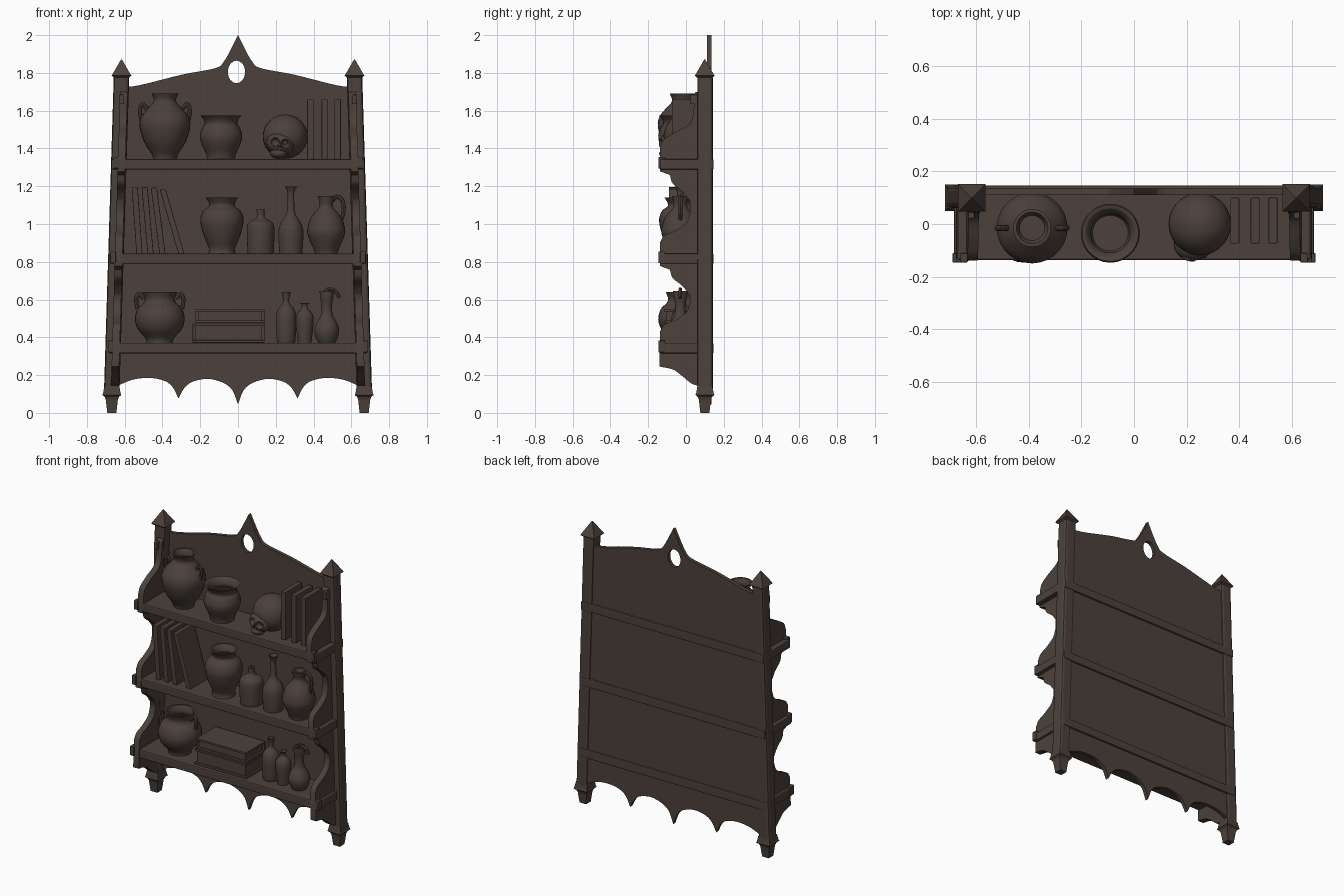
import bpy, bmesh, math
from mathutils import Vector, Matrix

if "Cube" in bpy.data.objects:
    bpy.data.objects.remove(bpy.data.objects["Cube"])

wood = bpy.data.materials.new("dark brown")
wood.diffuse_color = (0.072, 0.053, 0.044, 1)
wood.use_nodes = True
wood.node_tree.nodes["Principled BSDF"].inputs["Base Color"].default_value = wood.diffuse_color
SHELVES = (0.371, 0.843, 1.344)


def lean(z):
    """x of the slightly splayed posts at height z"""
    return 0.672 - 0.031 * z


def smooth(pts, n=4):
    """Catmull-Rom curve through 2D or 3D points"""
    p = [Vector(q) for q in pts]
    p = [p[0] * 2 - p[1]] + p + [p[-1] * 2 - p[-2]]
    out = []
    for i in range(1, len(p) - 2):
        a, b, c, d = p[i - 1:i + 3]
        for k in range(n):
            t = k / n
            out.append(0.5 * (2 * b + (c - a) * t + (2 * a - 5 * b + 4 * c - d) * t * t
                              + (3 * b - a - 3 * c + d) * t ** 3))
    return out + [p[-2]]


def finish(name, bm, angle=None, bevel=0):
    bmesh.ops.recalc_face_normals(bm, faces=bm.faces)
    me = bpy.data.meshes.new(name)
    bm.to_mesh(me)
    bm.free()
    ob = bpy.data.objects.new(name, me)
    bpy.context.collection.objects.link(ob)
    me.materials.append(wood)
    if bevel:
        m = ob.modifiers.new("bevel", 'BEVEL')
        m.width, m.segments, m.limit_method = bevel, 2, 'ANGLE'
    if angle:
        bpy.ops.object.select_all(action='DESELECT')
        ob.select_set(True)
        bpy.context.view_layer.objects.active = ob
        bpy.ops.object.shade_smooth_by_angle(angle=math.radians(angle))
    return ob


def from_curve(name, loops, mapping, extrude=0, bevel=0, cyclic=True):
    """Filled plate (2D loops) or tube (3D path), with its vertices mapped into place"""
    cu = bpy.data.curves.new(name, 'CURVE')
    cu.dimensions = '3D' if bevel else '2D'
    cu.extrude, cu.bevel_depth, cu.bevel_resolution = extrude, bevel, 2
    cu.use_fill_caps = bool(bevel)
    if not bevel:
        cu.fill_mode = 'BOTH'
    for pts in loops:
        sp = cu.splines.new('POLY')
        sp.points.add(len(pts) - 1)
        for q, p in zip(sp.points, pts):
            q.co = (p[0], p[1], p[2] if bevel else 0, 1)
        sp.use_cyclic_u = cyclic
    tmp = bpy.data.objects.new("tmp", cu)
    bpy.context.collection.objects.link(tmp)
    me = bpy.data.meshes.new_from_object(tmp.evaluated_get(bpy.context.evaluated_depsgraph_get()))
    bm = bmesh.new()
    bm.from_mesh(me)
    bmesh.ops.remove_doubles(bm, verts=bm.verts, dist=1e-5)
    for v in bm.verts:
        v.co = mapping(v.co)
    bpy.data.objects.remove(tmp)
    return finish(name, bm, 40)


def box(name, lo, hi, bevel=0, tilt=0):
    bm = bmesh.new()
    bmesh.ops.create_cube(bm, size=1)
    lo, hi = Vector(lo), Vector(hi)
    for v in bm.verts:
        v.co = (lo + hi) / 2 + Vector(a * b for a, b in zip(v.co, hi - lo))
        v.co.x += tilt * (v.co.z - lo.z)
    return finish(name, bm, bevel=bevel)


def stack(name, rings, bevel=0):
    """Square rings (x, y, z, half width) joined into a tapered bar"""
    bm = bmesh.new()
    rows = [[bm.verts.new((x + sx * h, y + sy * h, z)) for sx, sy in ((-1, -1), (1, -1), (1, 1), (-1, 1))]
            for x, y, z, h in rings]
    for a, b in zip(rows, rows[1:]):
        for i in range(4):
            bm.faces.new((a[i], a[(i + 1) % 4], b[(i + 1) % 4], b[i]))
    bm.faces.new(rows[0])
    bm.faces.new(rows[-1])
    return finish(name, bm, bevel=bevel)


def lathe(name, x, y, z, profile, wall=0.012, seg=28):
    """Hollow turned vessel from (radius, height) points"""
    outer = smooth(profile, 3)
    inner = [Vector((max(p.x - wall, 0.004), p.y)) for p in reversed(outer) if p.y > 0.02]
    bm = bmesh.new()
    rows = [[bm.verts.new((x + p.x * math.cos(k * math.tau / seg), y + p.x * math.sin(k * math.tau / seg), z + p.y))
             for k in range(seg)] for p in outer + inner]
    for a, b in zip(rows, rows[1:]):
        for i in range(seg):
            bm.faces.new((a[i], a[(i + 1) % seg], b[(i + 1) % seg], b[i]))
    bm.faces.new(rows[0])
    bm.faces.new(rows[-1])
    return finish(name, bm, 50)


def handle(name, pts, r=0.011):
    return from_curve(name, [smooth(pts)], lambda c: c, bevel=r, cyclic=False)


def ball(name, loc, size, rot=0):
    bm = bmesh.new()
    bmesh.ops.create_uvsphere(bm, u_segments=28, v_segments=16, radius=1)
    bm.transform(Matrix.Translation(loc) @ Matrix.Rotation(rot, 4, 'Y') @ Matrix.Diagonal((*size, 1)))
    return finish(name, bm, 50)


# Back panel: crest on top, pointed scallops below, round hole
half_top = smooth([(0.62, 1.725), (0.52, 1.735), (0.3, 1.79), (0.12, 1.825), (0.075, 1.86), (0.035, 1.93), (0, 2.0)])
half_low = (smooth([(0, 0.045), (0.03, 0.12), (0.08, 0.16), (0.16, 0.18), (0.24, 0.165), (0.285, 0.13), (0.315, 0.075)])
            + smooth([(0.315, 0.075), (0.345, 0.135), (0.39, 0.17), (0.47, 0.185), (0.56, 0.175), (0.645, 0.14)])[1:])
right_half = half_low + half_top
outline = right_half + [Vector((-p.x, p.y)) for p in reversed(right_half[1:-1])]
hole = [(-0.008 + 0.046 * math.cos(k * math.tau / 16), 1.805 + 0.06 * math.sin(k * math.tau / 16)) for k in range(16)]
from_curve("back_panel", [outline, hole], lambda c: Vector((c.x, 0.122 - c.z, c.y)), extrude=0.012)

# Scalloped side panel outline in (y, z)
side = smooth([(0.08, 0.14), (0.03, 0.155), (-0.02, 0.195), (-0.07, 0.23), (-0.14, 0.245)])
for i, s in enumerate(SHELVES):
    if i:
        side += smooth([(0.02, s - 0.22), (-0.02, s - 0.17), (-0.07, s - 0.13), (-0.085, s - 0.085)])
        side += [Vector((-0.138, s - 0.065))]
    if i < 2:
        side += smooth([(-0.138, s + 0.06), (-0.115, s + 0.095), (-0.06, s + 0.12), (0.0, s + 0.16), (0.02, s + 0.21)])
side += smooth([(-0.138, 1.40), (-0.12, 1.445), (-0.06, 1.485), (0.02, 1.53), (0.04, 1.60), (0.045, 1.69), (0.08, 1.70)])

for s, label in ((-1, "left"), (1, "right")):
    # Side panel, post, cap and turned foot
    from_curve(label + "_side_panel", [side], lambda c: Vector((s * (lean(c.y) - 0.015 + c.z), c.x, c.y)), extrude=0.02)
    stack(label + "_post", [(s * lean(z), 0.101, z, 0.041) for z in (0.1, 1.79)], bevel=0.016)
    stack(label + "_post_cap", [(s * lean(1.78), 0.099, z, h) for z, h in ((1.775, 0.04), (1.785, 0.052), (1.872, 0.002))])
    stack(label + "_foot", [(s * 0.668, 0.1, z, h) for z, h in
                            ((0, 0.024), (0.07, 0.032), (0.085, 0.038), (0.095, 0.05), (0.105, 0.046), (0.14, 0.04))])
    box(label + "_upper_peg", (s * 0.618 - 0.012, 0.02, 1.635), (s * 0.618 + 0.012, 0.07, 1.685), 0.004)
    for z in SHELVES:
        # Wedge that locks each shelf end
        box(label + "_shelf_wedge", (s * (lean(z) + 0.015) - 0.014, -0.146, z - 0.05),
            (s * (lean(z) + 0.015) + 0.014, -0.11, z + 0.012), 0.004)

# Shelves run through the sides and show as rails at the back
for z in SHELVES:
    w = 0.688 - 0.013 * z
    box("shelf", (-w, -0.136, z - 0.056), (w, 0.146, z), 0.007)

# Top shelf: two jars
A, B, C = SHELVES[2], SHELVES[1], SHELVES[0]
lathe("tall_two_handled_jar", -0.387, -0.015, A, [(0.062, 0), (0.07, 0.025), (0.11, 0.09), (0.134, 0.17), (0.125, 0.225),
      (0.085, 0.275), (0.062, 0.30), (0.06, 0.32), (0.072, 0.348)])
lathe("squat_bowl_jar", -0.09, -0.035, A, [(0.074, 0), (0.08, 0.03), (0.105, 0.085), (0.112, 0.125), (0.1, 0.165),
      (0.086, 0.185), (0.092, 0.21), (0.108, 0.23)])
for s in (-1, 1):
    handle("tall_jar_handle", [(-0.387 + s * d, -0.015, z) for d, z in
                               ((0.095, 1.61), (0.118, 1.635), (0.132, 1.60), (0.125, 1.55))])
    handle("lower_jar_handle", [(-0.414 + s * d, -0.02, z) for d, z in
                                ((0.085, 0.605), (0.11, 0.63), (0.125, 0.60), (0.118, 0.55))])

# Skull: cranium plus a face with eye and nose sockets cut in
ball("skull_cranium", (0.25, 0.0, 1.463), (0.119, 0.119, 0.117))
face = ball("skull_face", (0.225, -0.075, 1.425), (0.075, 0.068, 0.06), 0.2)
for loc, r in (((0.195, -0.14, 1.435), 0.024), ((0.25, -0.14, 1.425), 0.024), ((0.22, -0.145, 1.40), 0.012)):
    cutter = ball("socket_cutter", loc, (r, r * 1.4, r))
    cutter.hide_render = True
    m = face.modifiers.new("cut", 'BOOLEAN')
    m.operation, m.object, m.solver = 'DIFFERENCE', cutter, 'EXACT'
    bpy.context.view_layer.objects.active = face
    bpy.ops.object.modifier_apply(modifier=m.name)
    bpy.data.objects.remove(cutter)
ball("skull_jaw", (0.215, -0.09, 1.373), (0.045, 0.052, 0.028))

# Upright and leaning books
for x in (0.383, 0.46, 0.528):
    box("upright_book", (x - 0.017, -0.075, A), (x + 0.017, 0.1, 1.66), 0.004)
for x, tilt in ((-0.522, -0.07), (-0.463, -0.09), (-0.40, -0.13), (-0.30, -0.29)):
    box("leaning_book", (x - 0.016, -0.09, B), (x + 0.016, 0.09, 1.2 + tilt * 0.06), 0.004, tilt)

# Middle shelf vessels
lathe("round_jar", -0.085, -0.028, B, [(0.072, 0), (0.07, 0.03), (0.098, 0.1), (0.115, 0.175), (0.1, 0.225), (0.07, 0.25),
      (0.07, 0.27), (0.086, 0.298)])
lathe("short_bottle", 0.12, -0.03, B, [(0.068, 0), (0.07, 0.02), (0.073, 0.13), (0.062, 0.165), (0.028, 0.185),
      (0.02, 0.2), (0.022, 0.235)])
lathe("long_neck_bottle", 0.28, -0.03, B, [(0.06, 0), (0.062, 0.02), (0.066, 0.12), (0.05, 0.17), (0.024, 0.21),
      (0.018, 0.27), (0.018, 0.325), (0.032, 0.355)], 0.008)
lathe("pitcher", 0.467, -0.03, B, [(0.06, 0), (0.065, 0.02), (0.095, 0.09), (0.1, 0.13), (0.082, 0.19), (0.045, 0.235),
      (0.035, 0.26), (0.045, 0.305)])
handle("pitcher_handle", [(0.495, -0.03, 1.12), (0.525, -0.03, 1.145), (0.555, -0.03, 1.12), (0.558, -0.03, 1.06),
                          (0.54, -0.03, 1.01)])

# Bottom shelf vessels
lathe("low_two_handled_jar", -0.414, -0.015, C, [(0.07, 0), (0.076, 0.025), (0.115, 0.07), (0.132, 0.125), (0.118, 0.18),
      (0.088, 0.21), (0.08, 0.235), (0.092, 0.27)])
lathe("slim_bottle", 0.255, -0.02, C, [(0.046, 0), (0.05, 0.02), (0.055, 0.12), (0.045, 0.175), (0.02, 0.205),
      (0.016, 0.23), (0.024, 0.268)], 0.008)
lathe("small_bottle", 0.353, -0.03, C, [(0.036, 0), (0.038, 0.02), (0.048, 0.12), (0.038, 0.16), (0.018, 0.18),
      (0.016, 0.2), (0.024, 0.212)], 0.008)
lathe("ewer", 0.47, -0.03, C, [(0.045, 0), (0.055, 0.02), (0.066, 0.065), (0.052, 0.11), (0.032, 0.145),
      (0.028, 0.2), (0.035, 0.24), (0.038, 0.275)])
handle("ewer_spout", [(0.45, -0.03, 0.635), (0.48, -0.03, 0.655), (0.515, -0.03, 0.645), (0.538, -0.03, 0.61)], 0.01)

# Stacked books with recessed pages
for x0, z0, z1 in ((-0.24, C, 0.474), (-0.225, 0.475, 0.547)):
    for zc in (z0, z1 - 0.014):
        box("book_cover", (x0, -0.115, zc), (0.14, 0.085, zc + 0.014), 0.003)
    box("book_pages", (x0 + 0.012, -0.103, z0 + 0.01), (0.128, 0.08, z1 - 0.01))
    box("book_spine", (x0, 0.075, z0), (0.14, 0.088, z1), 0.003)
